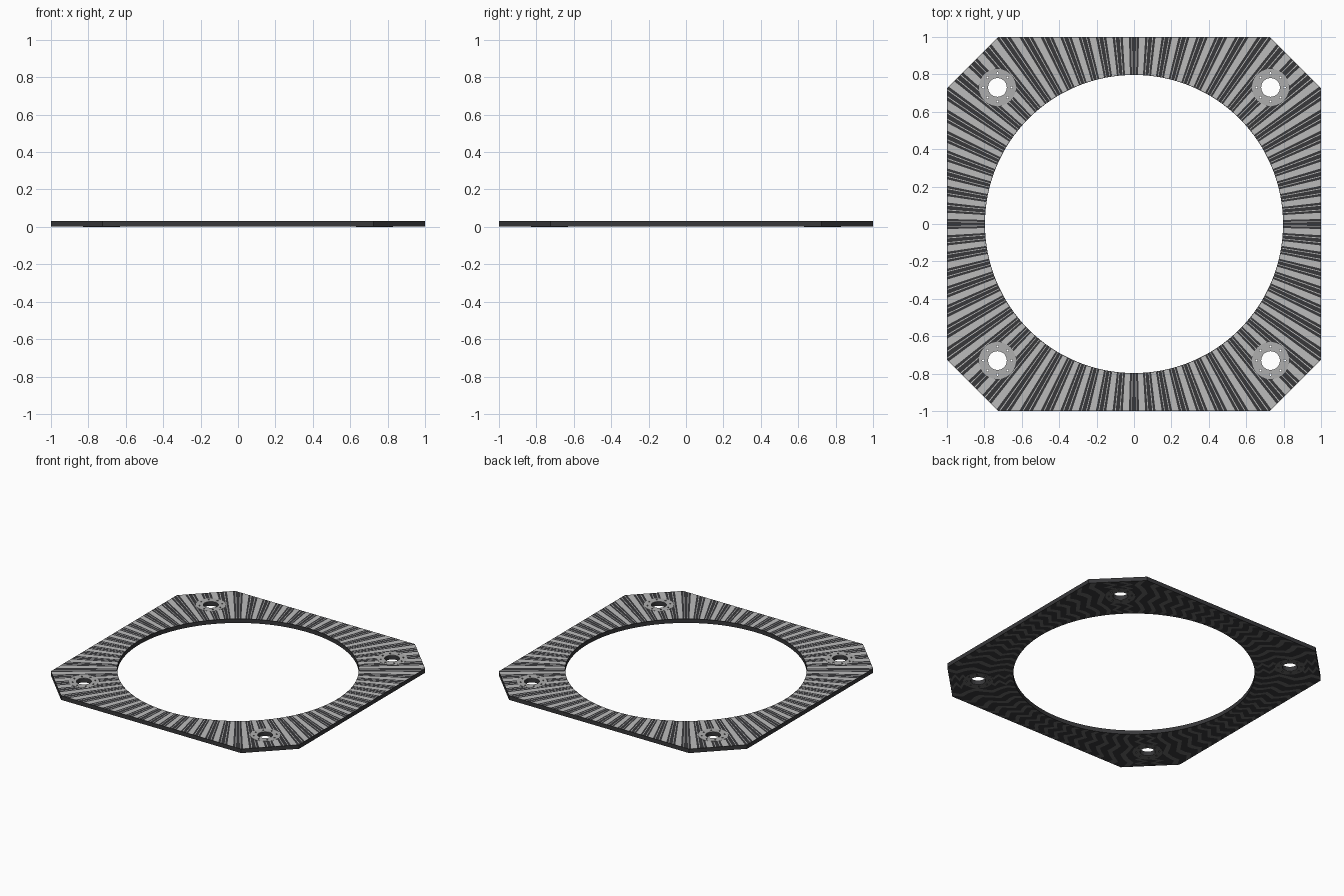
import bpy, bmesh
from math import sin, cos, pi, radians, hypot, asin

if "Cube" in bpy.data.objects:
    bpy.data.objects.remove(bpy.data.objects["Cube"])

def material(name, c):
    m = bpy.data.materials.new(name)
    m.diffuse_color = (*c, 1)
    m.use_nodes = True
    m.node_tree.nodes["Principled BSDF"].inputs["Base Color"].default_value = m.diffuse_color
    return m

EDGE = material("laminate_edge", (0.36, 0.36, 0.22))
MASK = material("dark_mask", (0.04, 0.04, 0.043))
TRACE = material("top_trace", (0.5, 0.5, 0.5))
UNDER = material("under_trace", (0.13, 0.13, 0.13))
PAD = material("pad_metal", (0.42, 0.42, 0.42))

C = 0.725                    # chamfer start
H = 0.73                     # mounting hole position
Z0, Z1 = 0.001, 0.0305       # laminate bottom and top
HOLES = [(sx * H, sy * H) for sx in (-1, 1) for sy in (-1, 1)]

def circle(cx, cy, r, n):
    return [(cx + r * cos(2 * pi * i / n), cy + r * sin(2 * pi * i / n)) for i in range(n)]

def vias(cx, cy):
    return [circle(cx + .076 * cos(i * pi / 4), cy + .076 * sin(i * pi / 4), .006, 10) for i in range(8)]

def plate(name, loops, z0, z1, face_mat, edge_mat):
    """Flat plate: outline with holes, extruded from z0 to z1."""
    cu = bpy.data.curves.new(name, 'CURVE')
    cu.dimensions, cu.fill_mode, cu.extrude = '2D', 'BOTH', (z1 - z0) / 2
    for pts in loops:
        s = cu.splines.new('POLY')
        s.points.add(len(pts) - 1)
        for p, q in zip(s.points, pts):
            p.co = (*q, 0, 1)
        s.use_cyclic_u = True
    tmp = bpy.data.objects.new(name + "_outline", cu)
    bpy.context.collection.objects.link(tmp)
    bpy.context.view_layer.update()
    me = bpy.data.meshes.new_from_object(tmp.evaluated_get(bpy.context.evaluated_depsgraph_get()))
    bpy.data.objects.remove(tmp)
    bm = bmesh.new()
    bm.from_mesh(me)
    bmesh.ops.remove_doubles(bm, verts=bm.verts, dist=1e-5)
    bmesh.ops.recalc_face_normals(bm, faces=bm.faces)
    bmesh.ops.translate(bm, verts=bm.verts, vec=(0, 0, (z0 + z1) / 2))
    for f in bm.faces:
        f.smooth = False
        f.material_index = 0 if abs(f.normal.z) > .5 else 1
    bm.to_mesh(me)
    bm.free()
    me.materials.clear()
    me.materials.append(face_mat)
    me.materials.append(edge_mat)
    me.name = name
    ob = bpy.data.objects.new(name, me)
    bpy.context.collection.objects.link(ob)

# Board: chamfered square with large round opening, mounting holes and vias
outline = [(1, -C), (1, C), (C, 1), (-C, 1), (-1, C), (-1, -C), (-C, -1), (C, -1)]
loops = [outline, circle(0, 0, .797, 128)]
for h in HOLES:
    loops += [circle(*h, .05, 32)] + vias(*h)
plate("board", loops, Z0, Z1, MASK, EDGE)

# Ring pads on both sides of every mounting hole
for i, h in enumerate(HOLES):
    ring = [circle(*h, .099, 40), circle(*h, .05, 32)] + vias(*h)
    plate(f"top_pad_{i}", ring, Z1, Z1 + .0012, PAD, PAD)
    plate(f"under_pad_{i}", ring, 0, Z0, UNDER, UNDER)

def rim(a):
    """Distance from centre to the board outline in direction a."""
    c, s = abs(cos(a)), abs(sin(a))
    return min(1 / max(c, s), (1 + C) / (c + s)) - .002

def spans(a, half):
    """Radial stretches of a trace, interrupted at the mounting pads."""
    for x, y in HOLES:
        along = x * cos(a) + y * sin(a)
        off = abs(x * sin(a) - y * cos(a))
        if along > 0 and off < .095:
            gap = (.095 ** 2 - off ** 2) ** .5
            return [(.8, along - gap), (along + gap, None)]
    return [(.8, None)]

def traces(name, specs, z, mat, wobble=0, steps=1):
    """Radial strips; specs are (angle, half width) and wobble makes them zigzag."""
    bm = bmesh.new()
    for a, half in specs:
        for r0, r1 in spans(a, half):
            rows = []
            for k in range(steps + 1):
                t = k / steps
                shift = wobble * (0, 1, 0.2, -1)[k % 4]
                row = []
                for b in (a + shift - half, a + shift + half):
                    end = rim(b) if r1 is None else r1
                    r = r0 + (end - r0) * t
                    row.append(bm.verts.new((r * cos(b), r * sin(b), z)))
                rows.append(row)
            for p, q in zip(rows, rows[1:]):
                f = bm.faces.new((p[0], q[0], q[1], p[1]))
                if (f.normal_update() or f.normal.z) * (z - .015) < 0:
                    f.normal_flip()
    me = bpy.data.meshes.new(name)
    bm.to_mesh(me)
    bm.free()
    me.materials.append(mat)
    bpy.context.collection.objects.link(bpy.data.objects.new(name, me))

# Top: wide radial traces with fine lines between; underside: zigzag traces
N = 72
step = 2 * pi / N
wide = [((i + .5) * step, radians(.95)) for i in range(N)]
fine = [((i + .5 + d) * step, radians(.12)) for i in range(N) for d in (.36, .64)]
traces("wide_top_traces", wide, Z1 + .0006, TRACE)
traces("fine_top_traces", fine, Z1 + .0006, TRACE)
traces("zigzag_under_traces", wide, Z0 - .0006, UNDER, radians(1.4), 8)
